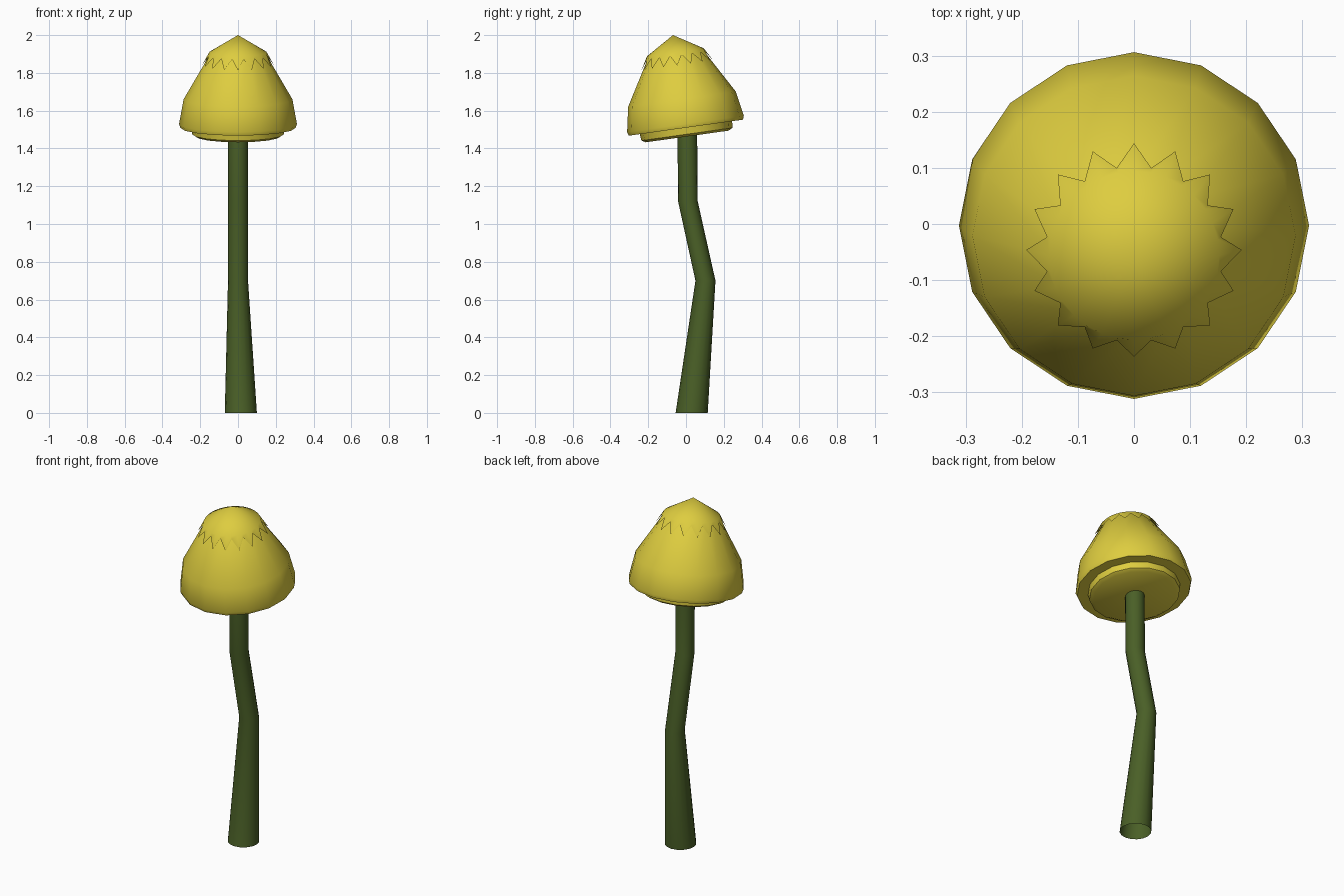
import bpy, bmesh, math
from mathutils import Matrix

if "Cube" in bpy.data.objects:
    bpy.data.objects.remove(bpy.data.objects["Cube"])

N = 16
TILT = Matrix.Translation((0, 0, 1.51)) @ Matrix.Rotation(math.radians(8), 4, 'X')


def material(name, rgb):
    m = bpy.data.materials.new(name)
    m.diffuse_color = (*rgb, 1)
    m.use_nodes = True
    m.node_tree.nodes["Principled BSDF"].inputs["Base Color"].default_value = m.diffuse_color
    return m


yellow = material("cap yellow", (0.73, 0.61, 0.05))
green = material("stem green", (0.068, 0.115, 0.02))


def ring_points(r, z, n=N, cx=0, cy=0):
    return [(cx + r * math.cos(2 * math.pi * i / n),
             cy + r * math.sin(2 * math.pi * i / n), z) for i in range(n)]


def loft(name, rings, mat, start=None, end=None, matrix=Matrix(), angle=35):
    """Skin rings from bottom to top; start / end are optional pole points."""
    bm = bmesh.new()
    vs = [[bm.verts.new(p) for p in ring] for ring in rings]
    for a, b in zip(vs, vs[1:]):
        for i in range(len(a)):
            j = (i + 1) % len(a)
            bm.faces.new((a[i], a[j], b[j], b[i]))
    for pole, ring, flip in ((start, vs[0], True), (end, vs[-1], False)):
        if pole:
            p = bm.verts.new(pole)
            for i in range(len(ring)):
                f = (ring[i], ring[(i + 1) % len(ring)], p)
                bm.faces.new(f[::-1] if flip else f)
    bm.transform(matrix)
    me = bpy.data.meshes.new(name)
    bm.to_mesh(me)
    bm.free()
    me.materials.append(mat)
    ob = bpy.data.objects.new(name, me)
    bpy.context.collection.objects.link(ob)
    bpy.ops.object.select_all(action='DESELECT')
    ob.select_set(True)
    bpy.context.view_layer.objects.active = ob
    bpy.ops.object.shade_smooth_by_angle(angle=math.radians(angle))
    return ob


# Bent stem, open at the foot
stem = [(0.015, 0.03, 0.0, 0.085), (0, 0.103, 0.70, 0.053),
        (0, 0.01, 1.12, 0.052), (0, 0.007, 1.48, 0.052)]
loft("stem", [ring_points(r, z, N, x, y) for x, y, z, r in stem], green)

# Tilted bell cap with a stepped underside disc
profile = [(0.222, -0.047), (0.243, -0.035), (0.247, 0.0), (0.305, 0.0),
           (0.312, 0.02), (0.288, 0.152), (0.145, 0.398)]
loft("cap", [ring_points(r, h) for r, h in profile], yellow,
     start=(0, 0, -0.047), end=(0, 0, 0.485), matrix=TILT, angle=50)

# Jagged crown draped over the top: teeth follow the cap's ridges
upper = ring_points(0.152, 0.403, 2 * N)
tips = ring_points(0.192, 0.332, 2 * N)
valleys = ring_points(0.158, 0.386, 2 * N)
edge = [tips[i] if i % 2 == 0 else valleys[i] for i in range(2 * N)]
loft("crown", [edge, upper], yellow, end=(0, 0, 0.495), matrix=TILT, angle=35)
